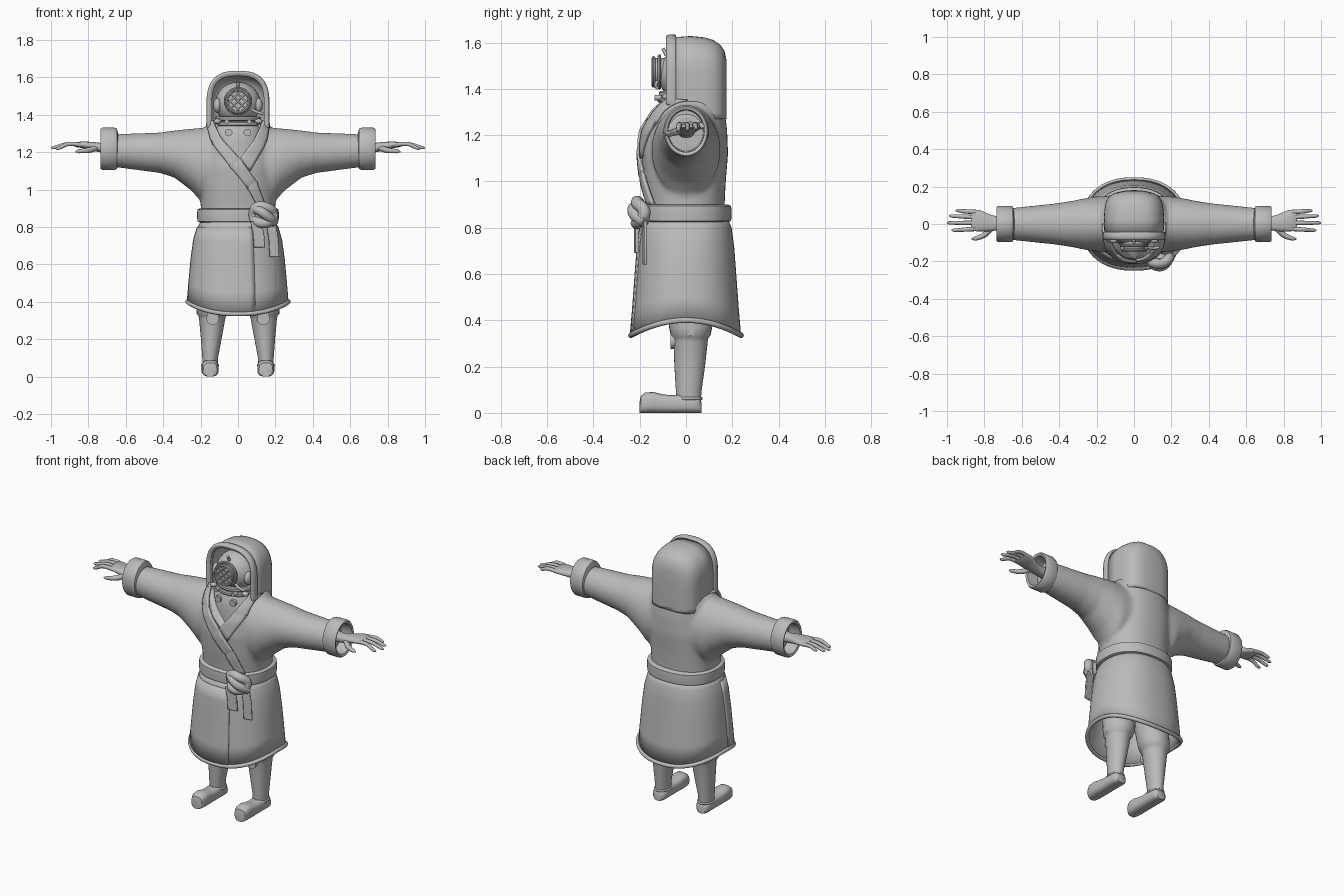
import bpy, bmesh, math
from mathutils import Vector

cube = bpy.data.objects.get("Cube")
if cube:
    bpy.data.objects.remove(cube)

grey = bpy.data.materials.new("plain grey")
grey.use_nodes = True
grey.diffuse_color = (0.5, 0.5, 0.5, 1)
grey.node_tree.nodes["Principled BSDF"].inputs["Base Color"].default_value = (0.5, 0.5, 0.5, 1)


def finish(ob, angle=40):
    if ob.name not in bpy.context.collection.objects:
        bpy.context.collection.objects.link(ob)
    ob.data.materials.append(grey)
    bpy.ops.object.select_all(action='DESELECT')
    ob.select_set(True)
    bpy.context.view_layer.objects.active = ob
    if ob.type == 'MESH':
        bpy.ops.object.shade_smooth_by_angle(angle=math.radians(angle))
    return ob


def mod(ob, kind, **settings):
    m = ob.modifiers.new(kind.title(), kind)
    for key, value in settings.items():
        setattr(m, key, value)
    return m


def ring(c, a, b, axis, n=2.0, seg=40):
    """Superellipse around c, square to the given axis."""
    out = []
    for i in range(seg):
        t = math.tau * i / seg
        u, v = math.cos(t), math.sin(t)
        u = a * math.copysign(abs(u) ** (2 / n), u)
        v = b * math.copysign(abs(v) ** (2 / n), v)
        off = {'x': (0, u, v), 'y': (u, 0, v), 'z': (u, v, 0)}[axis]
        out.append(Vector(c) + Vector(off))
    return out


def loft(name, rings, closed=True, caps=(True, True), angle=40):
    bm = bmesh.new()
    rows = [[bm.verts.new(p) for p in r] for r in rings]
    n = len(rows[0])
    for r, s in zip(rows, rows[1:]):
        for i in range(n if closed else n - 1):
            j = (i + 1) % n
            bm.faces.new((r[i], r[j], s[j], s[i]))
    for row, cap in zip((rows[0], rows[-1]), caps):
        if cap:
            bm.faces.new(row)
    bmesh.ops.recalc_face_normals(bm, faces=bm.faces)
    me = bpy.data.meshes.new(name)
    bm.to_mesh(me)
    bm.free()
    return finish(bpy.data.objects.new(name, me), angle)


def tube(name, pts, radius, radii=None, cyclic=False):
    cu = bpy.data.curves.new(name, 'CURVE')
    cu.dimensions, cu.bevel_depth, cu.bevel_resolution = '3D', radius, 3
    cu.use_fill_caps = True
    sp = cu.splines.new('BEZIER')
    sp.bezier_points.add(len(pts) - 1)
    for i, (bp, p) in enumerate(zip(sp.bezier_points, pts)):
        bp.co = p
        bp.radius = radii[i] if radii else 1
        bp.handle_left_type = bp.handle_right_type = 'AUTO'
    sp.use_cyclic_u, sp.resolution_u = cyclic, 6
    return finish(bpy.data.objects.new(name, cu))


def ball(name, c, size):
    bpy.ops.mesh.primitive_uv_sphere_add(segments=28, ring_count=16, location=c)
    ob = bpy.context.object
    ob.name, ob.scale = name, size
    return finish(ob)


def disc(name, c, r, depth):
    bpy.ops.mesh.primitive_cylinder_add(vertices=28, radius=r, depth=depth, location=c,
                                        rotation=(math.pi / 2, 0, 0))
    bpy.context.object.name = name
    return finish(bpy.context.object)


# Robe top: torso and sleeves fused into one cloth shape
TORSO = [(0.83, .195, -.165, .165), (0.92, .2, -.172, .168), (1.0, .205, -.183, .172),
         (1.12, .21, -.193, .182), (1.22, .2, -.183, .178), (1.3, .19, -.15, .168), (1.35, .165, -.115, .145)]
SLEEVE = [(.05, 1.14, .2, .15), (.2, 1.135, .195, .148), (.25, 1.16, .165, .14), (.34, 1.19, .126, .122),
          (.42, 1.197, .108, .11), (.66, 1.208, .088, .085)]
robe = loft("robe_top", [ring((0, (f + b) / 2, z), a, (b - f) / 2, 'z', 2.3) for z, a, f, b in TORSO])
for side in (-1, 1):
    part = loft("sleeve", [ring((side * x, 0, z), ry, rz, 'x') for x, z, rz, ry in SLEEVE])
    part.select_set(True)
    robe.select_set(True)
    bpy.context.view_layer.objects.active = robe
    bpy.ops.object.join()
mod(robe, 'REMESH', mode='VOXEL', voxel_size=0.011, use_smooth_shade=True)
mod(robe, 'SMOOTH', factor=0.5, iterations=8)

# Neck opening cut
V = [(-.14, 1.42), (.14, 1.42), (.14, 1.34), (.012, 1.165), (-.14, 1.34)]
cutter = loft("neck_cutter", [[(x, y, z) for x, z in V] for y in (-.4, -.06)])
cutter.hide_render = True
cutter.hide_set(True)
mod(robe, 'BOOLEAN', operation='DIFFERENCE', object=cutter, solver='EXACT')


def front_y(x, z):
    """Depth of the chest at x, z."""
    for (z0, a0, f0, b0), (z1, a1, f1, b1) in zip(TORSO, TORSO[1:]):
        if z <= z1 or z1 == TORSO[-1][0]:
            t = min(1, (z - z0) / (z1 - z0))
            a, f, b = a0 + t * (a1 - a0), f0 + t * (f1 - f0), b0 + t * (b1 - b0)
            h = (b - f) / 2
            return (f + b) / 2 - h * max(0, 1 - (abs(x) / a) ** 2.3) ** (1 / 2.3)


def lapel(name, inner, outer, lift):
    rows = []
    for k in range(len(inner) - 1):
        for s in range(8):
            p = Vector(inner[k]).lerp(Vector(inner[k + 1]), s / 7)
            q = Vector(outer[k]).lerp(Vector(outer[k + 1]), s / 7)
            row = [p.lerp(q, j / 5) for j in range(6)]
            rows.append([(c.x, front_y(c.x, c.y) - lift, c.y) for c in row])
    ob = loft(name, rows, closed=False, caps=(False, False), angle=60)
    mod(ob, 'SOLIDIFY', thickness=0.016, offset=0)
    return ob


lapel("under_lapel", [(.135, 1.37), (.085, 1.265), (.01, 1.165)], [(.165, 1.35), (.15, 1.25), (.065, 1.1)], .006)
lapel("over_lapel", [(-.135, 1.37), (-.085, 1.265), (.015, 1.16), (.1, 1.04), (.15, .9)],
      [(-.165, 1.35), (-.14, 1.25), (-.04, 1.12), (.05, 1.01), (.11, .9)], .014)

# Skirt: hollow, with a hem that rises at the sides
SKIRT = [(.335, .27, .238), (.45, .262, .228), (.6, .25, .217), (.72, .236, .208), (.8, .216, .197), (.845, .192, .178)]


def skirt_ring(z, a, b, grow=0.0):
    rise = .065 * max(0, (.8 - z) / .465)
    pts = ring((0, 0, z), a + grow, b + grow, 'z', 2.3, 64)
    for p in pts:
        p.z += rise * (1 - min(1, abs(p.y) / (b + grow)) ** 2)
    return pts


skirt = loft("robe_skirt", [skirt_ring(*s) for s in SKIRT], caps=(False, False))
mod(skirt, 'SOLIDIFY', thickness=0.012, offset=-1)
tube("hem_roll", skirt_ring(*SKIRT[0]), 0.012, cyclic=True)
# Overlapping front panel, from the right side to just left of the middle
panel = loft("front_overlap", [skirt_ring(*s, .005)[33:52] for s in SKIRT[:5]], closed=False, caps=(False, False))
mod(panel, 'SOLIDIFY', thickness=0.008, offset=-1)

# Belt, knot and hanging tails
belt = loft("belt", [ring((0, 0, z), .205 + g, .183 + g, 'z', 2.3, 48)
                     for z, g in ((.825, 0), (.83, .012), (.865, .014), (.893, .012), (.9, 0))])
tube("knot_loop", [(.085, -.185, .85), (.1, -.205, .905), (.15, -.21, .905), (.19, -.18, .865),
                   (.16, -.205, .825), (.11, -.21, .825)], .027, cyclic=True)
tube("knot_wrap", [(.08, -.19, .9), (.12, -.225, .885), (.16, -.22, .855), (.195, -.175, .825)], .026)
ball("knot_core", (.135, -.19, .865), (.05, .035, .045))
for name, x, y, top, low, w in (("belt_tail_inner", .11, -.217, .83, .69, .03),
                                ("belt_tail_outer", .19, -.18, .83, .64, .026)):
    tail = loft(name, [[(x + k * w + sh, y + d, z) for k, d in ((-1, -.008), (1, 0), (1, .012), (-1, .004))]
                       for z, sh in ((top, -.015), ((top + low) / 2, 0), (low, .005))])
    mod(tail, 'BEVEL', width=0.004, segments=2)


# Hood: open arch sections from the face to the closed back
def arch(y, a, top, low=1.27, n=2.6):
    h = .17
    pts = [(-a, y, low + i * (top - h - low) / 6) for i in range(6)]
    for i in range(25):
        t = math.pi * (1 - i / 24)
        c, s = math.cos(t), math.sin(t)
        pts.append((a * math.copysign(abs(c) ** (2 / n), c), y, top - h + h * abs(s) ** (2 / n)))
    return pts + [(x * -1, y, z) for x, y, z in reversed(pts[:6])]


hood = loft("hood", [arch(*r) for r in ((-.06, .158, 1.622), (.02, .161, 1.628), (.08, .158, 1.622), (.12, .15, 1.61),
                                       (.148, .132, 1.59), (.166, .105, 1.565), (.176, .06, 1.52))],
            closed=False, caps=(False, True), angle=70)
mod(hood, 'SOLIDIFY', thickness=0.012, offset=-1)
rim = loft("hood_rim", [arch(y, a, t, 1.33) for y, a, t in ((-.088, .16, 1.628), (-.07, .168, 1.636), (-.042, .166, 1.633))],
           closed=False, caps=(False, False), angle=70)
mod(rim, 'SOLIDIFY', thickness=0.026, offset=-1)
mod(rim, 'BEVEL', width=0.006, segments=2)

# Diving suit chest and helmet
loft("breastplate", [ring((0, 0, z), a, b, 'z', 2.2) for z, a, b in
                     ((1.12, .14, .13), (1.25, .14, .128), (1.32, .135, .118), (1.35, .12, .1), (1.38, .11, .09))])
for z, r in ((1.352, .128), (1.378, .122)):
    loft("neck_ring", [ring((0, -.005, z + d), r - g, r - g - .01, 'z') for d, g in ((-.012, .006), (-.006, 0), (.006, 0), (.012, .006))])
ball("helmet_dome", (0, -.005, 1.46), (.122, .115, .115))
disc("window_barrel", (0, -.11, 1.473), .06, .06)
for r, y in ((.06, -.14), (.068, -.115)):
    bpy.ops.mesh.primitive_torus_add(major_segments=32, minor_segments=8, major_radius=r, minor_radius=.008,
                                     location=(0, y, 1.473), rotation=(math.pi / 2, 0, 0))
    bpy.context.object.name = "window_ring"
    finish(bpy.context.object)
for s in (-1, 1):
    for off in (-.028, 0, .028):
        h = math.sqrt(.058 ** 2 - off ** 2)
        mid, run = Vector((off, -.144, 1.473 + s * off)) , Vector((h, 0, -s * h))
        mid = Vector((off * .707, -.144, 1.473 + s * off * .707))
        tube("grille_bar", [mid - run * .707, mid + run * .707], .004)
tube("window_lug", [(0, -.085, 1.545), (0, -.1, 1.575)], .008)
tube("air_pipe", [(.07, -.125, 1.43), (.1, -.13, 1.415), (.135, -.125, 1.405)], .008)

for s in (-1, 1):
    # Helmet side ports, collar lugs and chest bolts
    ball("side_port", (s * .11, -.05, 1.45), (.022, .035, .04))
    ball("collar_lug", (s * .11, -.085, 1.365), (.02, .018, .014))
    tube("collar_screw", [(s * .06, -.105, 1.362), (s * .06, -.135, 1.362)], .012)
    disc("chest_bolt", (s * .05, -.118, 1.305), .02, .02)

    # Cuff, forearm and hand
    loft("cuff", [ring((s * x, 0, 1.218), r * .86, r, 'x') for x, r in
                  ((.64, .08), (.648, .108), (.66, .113), (.725, .113), (.735, .106), (.73, .092), (.655, .088))])
    loft("hand", [ring((s * x, y, z), a, b, 'x', 2.4, 20) for x, y, z, a, b in
                  ((.62, 0, 1.22, .04, .035), (.72, .002, 1.222, .034, .026), (.77, .006, 1.23, .045, .024),
                   (.83, .018, 1.24, .058, .018), (.865, .02, 1.24, .056, .013), (.872, .02, 1.24, .05, .008))])
    for y0, y1, end, z1 in ((.064, .072, .955, 1.232), (.036, .043, .99, 1.228), (.006, .006, 1.0, 1.224), (-.026, -.034, .975, 1.22)):
        tube("finger", [(s * .84, y0, 1.24), (s * .91, (y0 + y1) / 2, 1.243), (s * (end - .012), y1, z1), (s * end, y1, z1 - .001)],
             .012, [1, .95, .75, .25])
    tube("thumb", [(s * .76, -.02, 1.222), (s * .8, -.058, 1.21), (s * .85, -.078, 1.205), (s * .868, -.08, 1.203)], .015, [1.1, 1, .75, .25])

    # Leg with puffed knee, knee cap and boot
    loft("leg", [ring((s * x, y, z), a, b, 'z', 2, 28) for z, x, y, a, b in
                 ((.03, .149, .012, .04, .05), (.1, .149, .012, .042, .056), (.2, .143, .016, .055, .066),
                  (.31, .138, .02, .07, .074), (.325, .138, .02, .074, .077), (.335, .137, .02, .084, .086),
                  (.37, .13, .02, .092, .093), (.5, .12, .01, .1, .1), (.62, .11, 0, .1, .1))])
    disc("knee_cap", (s * .135, -.05, .31), .034, .035)
    tube("ankle_seam", ring((s * .149, .012, .062), .042, .054, 'z', 2, 20), .006, cyclic=True)
    loft("boot", [ring((s * .149, y, t / 2), w, t / 2, 'y', 2.8, 28) for y, w, t in
                  ((-.2, .026, .05), (-.195, .036, .074), (-.175, .044, .088), (-.14, .046, .09), (-.1, .044, .08),
                   (-.06, .043, .076), (-.02, .043, .08), (.03, .044, .075), (.055, .04, .066), (.066, .028, .05))])
